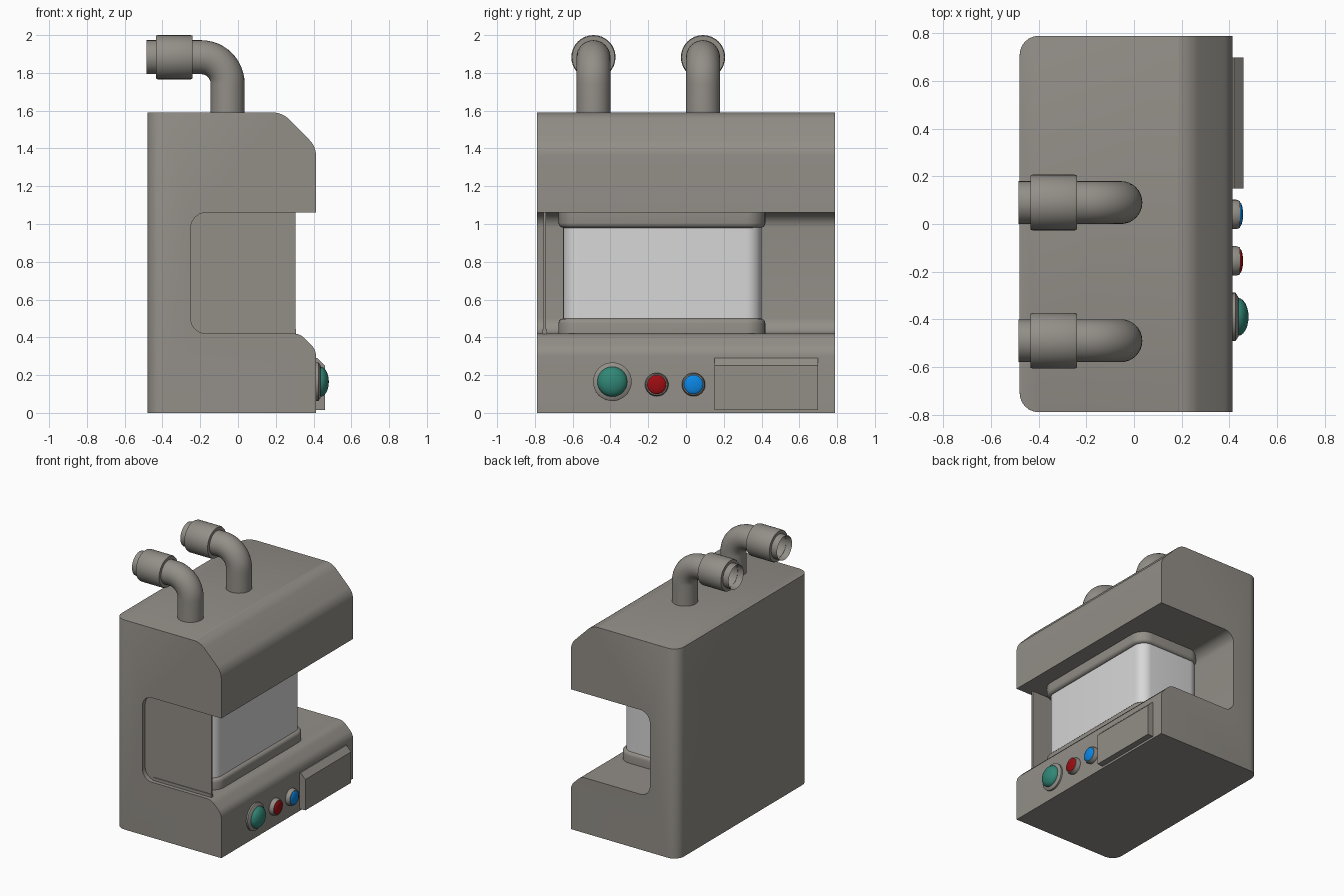
import bpy, bmesh, math
from mathutils import Vector

if "Cube" in bpy.data.objects:
    bpy.data.objects.remove(bpy.data.objects["Cube"])


def material(name, rgb):
    m = bpy.data.materials.new(name)
    m.diffuse_color = (*rgb, 1)
    m.use_nodes = True
    m.node_tree.nodes["Principled BSDF"].inputs["Base Color"].default_value = m.diffuse_color
    return m


GREY = material("warm grey", (0.29, 0.272, 0.245))
WHITE = material("pale tank", (0.68, 0.68, 0.68))
TEAL = material("teal", (0.03, 0.24, 0.18))
RED = material("red", (0.33, 0.004, 0.006))
BLUE = material("blue", (0.003, 0.24, 0.78))


def finish(bm, name, mat, angle=40):
    bmesh.ops.recalc_face_normals(bm, faces=bm.faces)
    me = bpy.data.meshes.new(name)
    bm.to_mesh(me)
    bm.free()
    ob = bpy.data.objects.new(name, me)
    bpy.context.collection.objects.link(ob)
    me.materials.append(mat)
    bpy.ops.object.select_all(action='DESELECT')
    ob.select_set(True)
    bpy.context.view_layer.objects.active = ob
    bpy.ops.object.shade_smooth_by_angle(angle=math.radians(angle))
    return ob


def rounded(corners, n=6):
    """Polygon from (x, y, tangent length) corners, each rounded by an arc."""
    out = []
    for i, (x, y, d) in enumerate(corners):
        p = Vector((x, y))
        if d == 0:
            out.append(p)
            continue
        u = (Vector(corners[i - 1][:2]) - p).normalized()
        v = (Vector(corners[(i + 1) % len(corners)][:2]) - p).normalized()
        half = u.angle(v) / 2
        c = p + (u + v).normalized() * d / math.cos(half)
        a, b = p + u * d - c, p + v * d - c
        radius = a.length
        out += [c + a.lerp(b, k / n).normalized() * radius for k in range(n + 1)]
    return out


def prism(points, axis, lo, hi):
    """Extrude a profile: axis 'y' takes (x, z) points, 'z' takes (x, y)."""
    bm = bmesh.new()
    put = (lambda p: (p.x, lo, p.y)) if axis == 'y' else (lambda p: (p.x, p.y, lo))
    f = bm.faces.new([bm.verts.new(put(p)) for p in points])
    ext = bmesh.ops.extrude_face_region(bm, geom=[f])
    vs = [g for g in ext['geom'] if isinstance(g, bmesh.types.BMVert)]
    d = Vector((0, hi - lo, 0)) if axis == 'y' else Vector((0, 0, hi - lo))
    bmesh.ops.translate(bm, verts=vs, vec=d)
    bmesh.ops.recalc_face_normals(bm, faces=bm.faces)
    return bm


def bevel(bm, test, offset, segments):
    edges = [e for e in bm.edges if test(e)]
    bmesh.ops.bevel(bm, geom=edges, offset=offset, segments=segments, profile=0.5,
                    affect='EDGES', clamp_overlap=True)


def revolve(name, profile, origin, mat, n=32, angle=40):
    """Turn (distance along x, radius) pairs around the x axis."""
    bm = bmesh.new()
    rings = []
    for x, r in profile:
        if r == 0:
            rings.append([bm.verts.new((x, 0, 0))] * n)
        else:
            rings.append([bm.verts.new((x, r * math.cos(k * math.tau / n),
                                        r * math.sin(k * math.tau / n))) for k in range(n)])
    for a, b in zip(rings, rings[1:]):
        for k in range(n):
            j = (k + 1) % n
            bm.faces.new(list(dict.fromkeys((a[k], a[j], b[j], b[k]))))
    bmesh.ops.translate(bm, verts=bm.verts, vec=origin)
    return finish(bm, name, mat, angle)


# C-shaped housing
body = prism(rounded([
    (-0.48, 0, 0), (0.413, 0, 0), (0.413, 0.335, 0.035), (0.328, 0.42, 0.035),
    (-0.25, 0.42, 0.08), (-0.25, 1.06, 0.08), (0.413, 1.06, 0),
    (0.413, 1.41, 0.05), (0.235, 1.59, 0.05), (-0.48, 1.59, 0)]), 'y', -0.79, 0.79)
bevel(body, lambda e: all(v.co.x < -0.479 for v in e.verts)
      and abs(e.verts[0].co.z - e.verts[1].co.z) > 1, 0.08, 6)
bevel(body, lambda e: all(v.co.z > 1.5899 for v in e.verts)
      and any(abs(f.normal.z) < 0.1 for f in e.link_faces), 0.02, 3)
finish(body, "housing", GREY)

# Tank in the opening with a collar at each end
def plan(x0, x1, y0, y1, d):
    return rounded([(x0, y0, d), (x1, y0, d), (x1, y1, d), (x0, y1, d)])


finish(prism(plan(-0.26, 0.26, -0.65, 0.40, 0.08), 'z', 0.44, 1.04), "tank", WHITE)
for name, z0, z1, rim in (("lower_collar", 0.41, 0.50, 0.50), ("upper_collar", 0.98, 1.07, 0.98)):
    bm = prism(plan(-0.27, 0.285, -0.675, 0.42, 0.10), 'z', z0, z1)
    bevel(bm, lambda e: all(abs(v.co.z - rim) < 1e-4 for v in e.verts), 0.025, 3)
    finish(bm, name, GREY)

# Side guard plate and its foot strip
def rect(x0, x1, z0, z1):
    return [Vector(p) for p in ((x0, z0), (x1, z0), (x1, z1), (x0, z1))]


finish(prism(rect(-0.27, 0.305, 0.41, 1.07), 'y', -0.755, -0.742), "guard_plate", GREY)
finish(prism(rect(-0.18, 0.307, 0.41, 0.443), 'y', -0.76, -0.737), "guard_foot", GREY)

# Drawer with a sloping top edge
finish(prism([Vector(p) for p in ((0.36, 0.016), (0.46, 0.016), (0.46, 0.25),
                                  (0.42, 0.29), (0.36, 0.29))], 'y', 0.15, 0.70),
       "drawer", GREY, 20)

# Push buttons: raised ring and domed cap
for name, y, z, r_out, r_cap, ring, top, mat in (
        ("main_button", -0.39, 0.165, 0.102, 0.08, 0.025, 0.068, TEAL),
        ("stop_button", -0.155, 0.15, 0.062, 0.052, 0.033, 0.045, RED),
        ("mode_button", 0.04, 0.15, 0.062, 0.052, 0.033, 0.045, BLUE)):
    at = Vector((0.413, y, z))
    revolve(name + "_ring", [(-0.01, r_out), (ring * 0.5, r_out), (ring, r_cap + 0.004),
                             (ring, 0)], at, GREY)
    base = ring * 0.9
    dome = [(base + (top - base) * math.sin(a), r_cap * math.cos(a))
            for a in (k * math.pi / 12 for k in range(6))]
    revolve(name + "_cap", dome + [(top, 0)], at, mat)

# Elbow pipes with coupling sleeves on the roof
R, TUBE, ZC = 0.14, 0.09, 1.883
for i, y in enumerate((-0.49, 0.09)):
    path = [Vector((-0.055, y, 1.57))]
    dirs = [0.0]
    for k in range(13):
        a = k * math.pi / 24
        path.append(Vector((-0.055 - R + R * math.cos(a), y, ZC - R + R * math.sin(a))))
        dirs.append(a)
    path.append(Vector((-0.484, y, ZC)))
    dirs.append(math.pi / 2)
    bm = bmesh.new()
    n, prev = 32, None
    for p, a in zip(path, dirs):
        side = Vector((math.cos(a), 0, math.sin(a)))
        ring = [bm.verts.new(p + TUBE * (side * math.cos(t) + Vector((0, 1, 0)) * math.sin(t)))
                for t in (k * math.tau / n for k in range(n))]
        if prev:
            for k in range(n):
                bm.faces.new((prev[k], prev[(k + 1) % n], ring[(k + 1) % n], ring[k]))
        prev = ring
    finish(bm, f"elbow_pipe_{i + 1}", GREY)
    revolve(f"pipe_sleeve_{i + 1}", [(-0.435, 0.088), (-0.435, 0.113), (-0.425, 0.117),
                                     (-0.25, 0.117), (-0.24, 0.113), (-0.24, 0.088)],
            Vector((0, y, ZC)), GREY, 32, 50)
